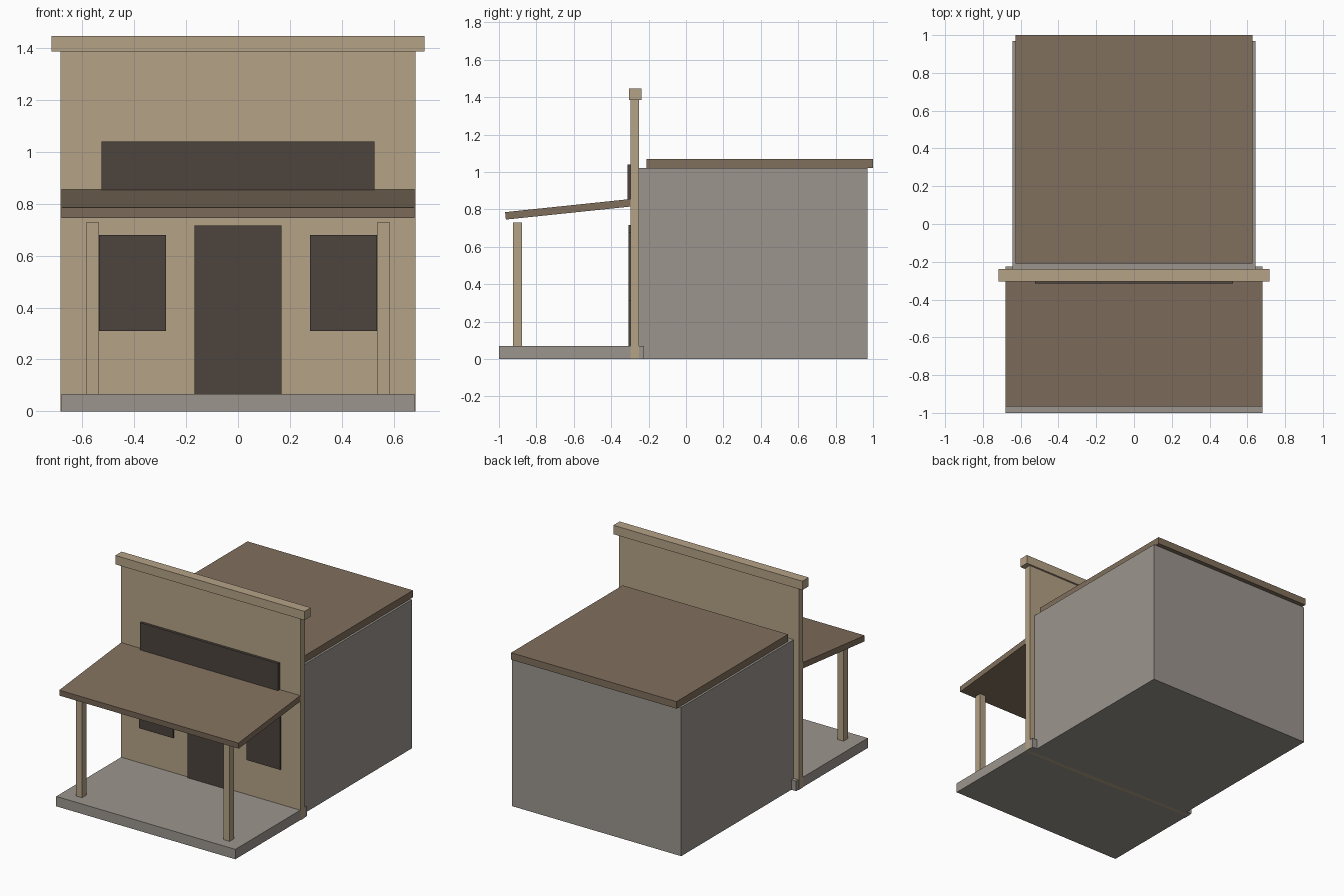
import bpy, bmesh, math
from mathutils import Matrix, Vector

if "Cube" in bpy.data.objects:
    bpy.data.objects.remove(bpy.data.objects["Cube"])


def material(name, rgb):
    m = bpy.data.materials.new(name)
    m.diffuse_color = (*rgb, 1.0)
    m.use_nodes = True
    m.node_tree.nodes["Principled BSDF"].inputs["Base Color"].default_value = m.diffuse_color
    return m


TAN = material("tan_timber", (0.46, 0.36, 0.24))
GREY = material("weathered_grey", (0.33, 0.30, 0.27))
BROWN = material("roof_brown", (0.22, 0.16, 0.11))
DARK = material("dark_openings", (0.075, 0.058, 0.048))


def box(name, x, y, z, mat, tilt=0.0):
    """Box from (min, max) ranges, optionally tilted about its own x axis."""
    size = Vector((x[1] - x[0], y[1] - y[0], z[1] - z[0]))
    centre = Vector((sum(x) / 2, sum(y) / 2, sum(z) / 2))
    mesh = bpy.data.meshes.new(name)
    bm = bmesh.new()
    bmesh.ops.create_cube(bm, size=1.0, matrix=Matrix.Diagonal((*size, 1.0)))
    bm.to_mesh(mesh)
    bm.free()
    mesh.materials.append(mat)
    ob = bpy.data.objects.new(name, mesh)
    ob.location = centre
    ob.rotation_euler.x = tilt
    bpy.context.collection.objects.link(ob)
    return ob


def pair(name, x, y, z, mat):
    """Matching boxes on the left and right."""
    box(name + "_right", x, y, z, mat)
    box(name + "_left", (-x[1], -x[0]), y, z, mat)


# Main building and its flat roof
box("building_body", (-0.643, 0.643), (-0.255, 0.97), (0, 1.02), GREY)
box("building_roof", (-0.628, 0.628), (-0.21, 1.0), (1.02, 1.068), BROWN)

# Tall false front with cap
box("false_front", (-0.683, 0.683), (-0.296, -0.25), (0, 1.39), TAN)
box("front_cap", (-0.718, 0.718), (-0.305, -0.237), (1.385, 1.446), TAN)

# Sign board, door and windows
box("sign_board", (-0.525, 0.525), (-0.314, -0.29), (0.84, 1.04), DARK)
box("door", (-0.168, 0.168), (-0.307, -0.29), (0.068, 0.715), DARK)
pair("window", (0.278, 0.535), (-0.307, -0.29), (0.31, 0.68), DARK)

# Porch deck, posts and sloping awning
box("porch_deck", (-0.68, 0.68), (-1.0, -0.224), (0, 0.068), GREY)
pair("porch_post", (0.537, 0.583), (-0.924, -0.876), (0.068, 0.73), TAN)
box("porch_awning", (-0.68, 0.68), (-0.967, -0.293), (0.78, 0.82), BROWN,
    tilt=math.atan2(0.07, 0.67))
